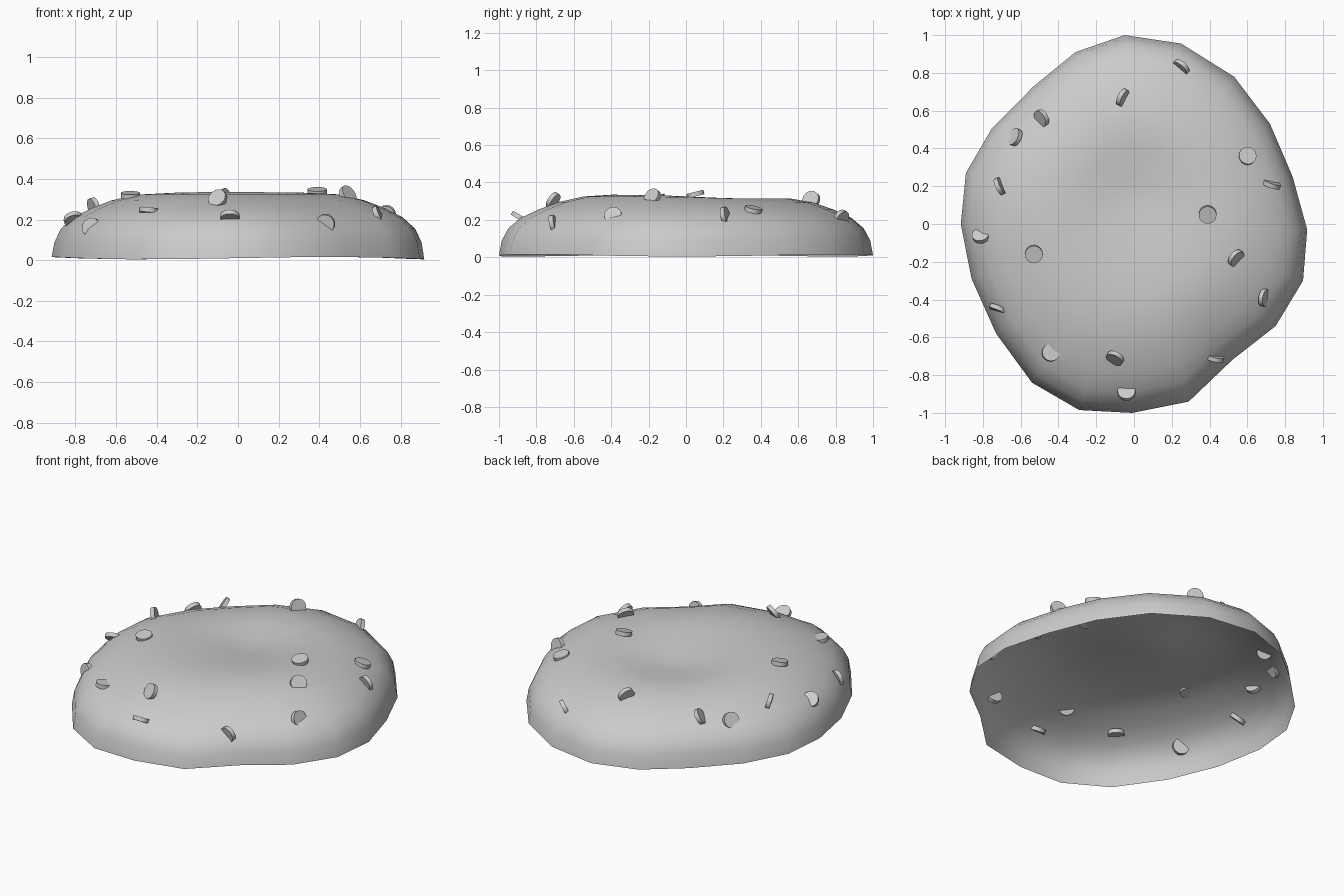
import bpy, bmesh, math
from mathutils import Vector
from mathutils.bvhtree import BVHTree

if "Cube" in bpy.data.objects:
    bpy.data.objects.remove(bpy.data.objects["Cube"])

# Irregular outline of the rim, seen from above
outline = [(-.05, 1), (.25, .955), (.53, .78), (.72, .53), (.84, .25),
           (.917, -.03), (.895, -.30), (.75, -.54), (.52, -.72), (.29, -.94),
           (-.01, -1), (-.29, -.985), (-.54, -.84), (-.73, -.58), (-.86, -.29),
           (-.917, 0), (-.89, .27), (-.75, .51), (-.53, .73), (-.31, .91)]
# Dome section: scale of the outline, height
section = [(1, .01), (.985, .09), (.95, .155), (.885, .21), (.79, .255),
           (.68, .295), (.55, .325), (.4, .335), (.25, .33), (.12, .325)]


def dip(x, y):
    # shallow hollow just behind the middle
    return -.045 * math.exp(-((x / .35) ** 2 + ((y - .2) / .28) ** 2))


# Cookie body: open-bottomed shell made of shrinking rings
bm = bmesh.new()
rings = []
for s, z in section:
    ring = []
    for i, (x, y) in enumerate(outline):
        wob = .006 * math.sin(3 * i * math.tau / 20) if s == 1 else 0
        ring.append(bm.verts.new((x * s, y * s, z + wob + dip(x * s, y * s))))
    rings.append(ring)
n = len(outline)
for a, b in zip(rings, rings[1:]):
    for i in range(n):
        j = (i + 1) % n
        bm.faces.new((a[i], b[i], b[j], a[j]))
top = bm.verts.new((0, 0, .325 + dip(0, 0)))
for i in range(n):
    bm.faces.new((rings[-1][i], top, rings[-1][(i + 1) % n]))
bmesh.ops.recalc_face_normals(bm, faces=bm.faces)
if top.normal.z < 0:
    bmesh.ops.reverse_faces(bm, faces=bm.faces)
for f in bm.faces:
    f.smooth = True
tree = BVHTree.FromBMesh(bm)
mesh = bpy.data.meshes.new("cookie_body")
bm.to_mesh(mesh)
bm.free()
bpy.context.collection.objects.link(bpy.data.objects.new("cookie_body", mesh))

# Chocolate chips: x, y, lift above the surface, disc axis
chips = [(.25, .83, .0, (.6, .65, -.4)), (-.06, .67, .015, (.85, -.4, .35)),
         (-.49, .56, .015, (-.75, -.35, .55)), (-.63, .46, .005, (-.75, .35, .5)),
         (-.71, .20, .01, (.85, .4, .25)), (-.81, -.06, .0, (-.2, .6, .7)),
         (-.53, -.16, .01, (0, -.2, 1)), (-.72, -.45, -.01, (-.4, -.9, .15)),
         (-.44, -.68, .0, (.1, .1, 1)), (-.10, -.71, .02, (-.4, -.75, .5)),
         (-.04, -.89, .01, (0, .5, .85)), (.43, -.71, 0, (-.2, -.95, -.2)),
         (.69, -.39, .0, (.85, -.15, .4)), (.54, -.18, .01, (.65, -.55, .5)),
         (.39, .05, .015, (0, -.25, 1)), (.60, .36, .005, (.2, .2, .95)),
         (.73, .21, .005, (.3, .92, .2))]
for k, (x, y, lift, axis) in enumerate(chips):
    hit = tree.ray_cast(Vector((x, y, 2)), Vector((0, 0, -1)))[0]
    bpy.ops.mesh.primitive_cylinder_add(
        vertices=16, radius=.047, depth=.024,
        location=(x, y, hit.z + lift),
        rotation=Vector(axis).to_track_quat('Z', 'Y').to_euler())
    bpy.context.object.name = f"chip_{k + 1}"
    bpy.ops.object.shade_smooth_by_angle(angle=math.radians(40))
